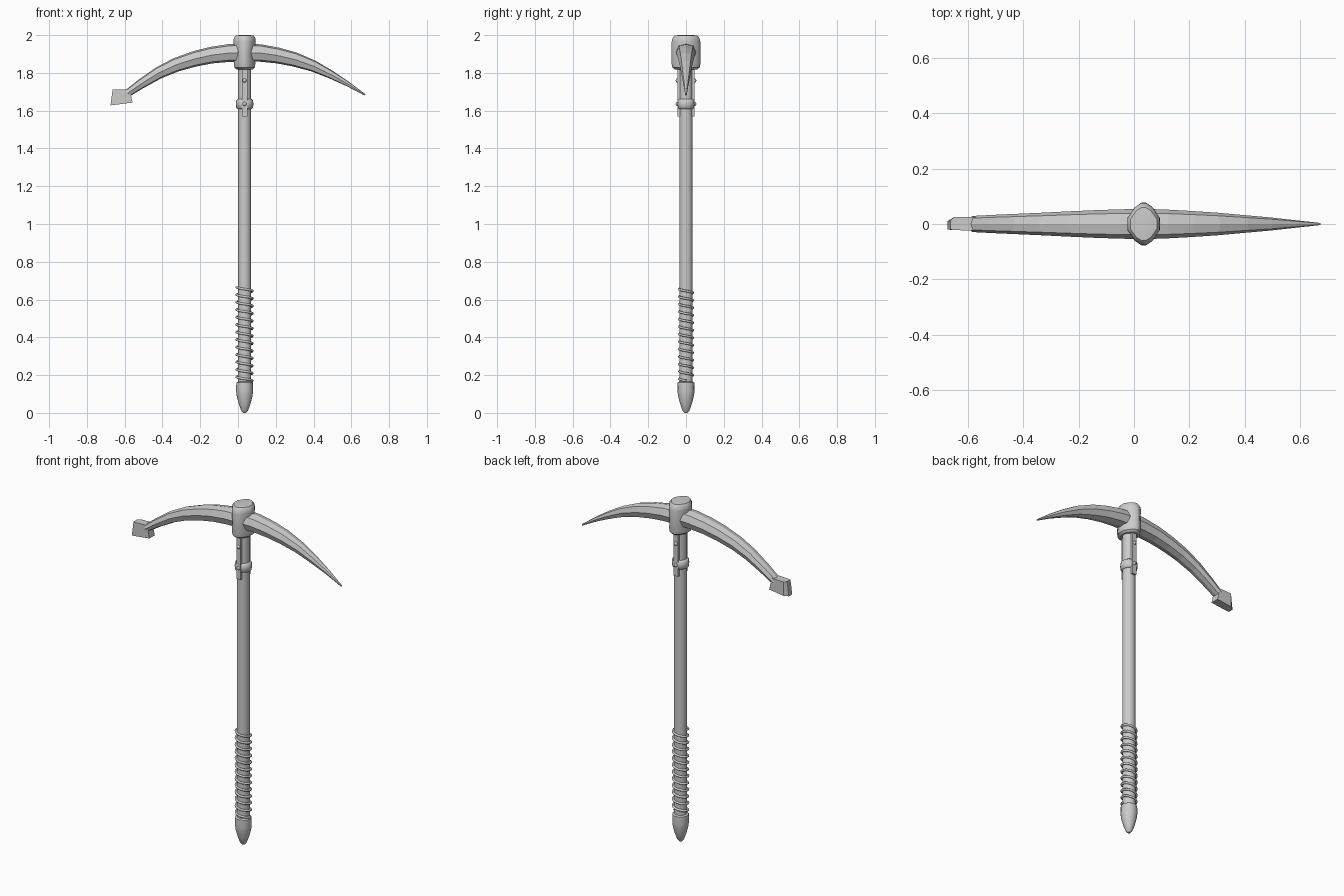
import bpy, bmesh, math
from mathutils import Vector

cube = bpy.data.objects.get("Cube")
if cube:
    bpy.data.objects.remove(cube, do_unlink=True)

AXIS = 0.035  # handle centre in x
steel = bpy.data.materials.new("plain_grey")
steel.use_nodes = True
steel.diffuse_color = (0.6, 0.6, 0.6, 1)
steel.node_tree.nodes["Principled BSDF"].inputs["Base Color"].default_value = (0.6, 0.6, 0.6, 1)


def finish(obj, angle=None):
    obj.data.materials.append(steel)
    if angle is not None:
        bpy.ops.object.select_all(action='DESELECT')
        obj.select_set(True)
        bpy.context.view_layer.objects.active = obj
        bpy.ops.object.shade_smooth_by_angle(angle=math.radians(angle))
    return obj


def loft(name, rings, angle=None):
    """Skin a list of equal-length point rings and cap both ends."""
    bm = bmesh.new()
    loops = [[bm.verts.new(p) for p in ring] for ring in rings]
    n = len(loops[0])
    for a, b in zip(loops, loops[1:]):
        for i in range(n):
            j = (i + 1) % n
            bm.faces.new((a[i], a[j], b[j], b[i]))
    bm.faces.new(loops[0])
    bm.faces.new(loops[-1])
    bmesh.ops.recalc_face_normals(bm, faces=bm.faces)
    mesh = bpy.data.meshes.new(name)
    bm.to_mesh(mesh)
    bm.free()
    obj = bpy.data.objects.new(name, mesh)
    bpy.context.collection.objects.link(obj)
    return finish(obj, angle)


def turned(name, profile, sides, angle=40):
    """Upright lathe around the handle axis from (rx, ry, z) rows."""
    turn = [2 * math.pi * i / sides for i in range(sides)]
    return loft(name, [[(AXIS + rx * math.cos(t), ry * math.sin(t), z) for t in turn]
                       for rx, ry, z in profile], angle)


def box(name, centre, size):
    x, y, z = (s / 2 for s in size)
    c = Vector(centre)
    rings = [[c + Vector((a * x, b * y, k * z)) for a, b in ((-1, -1), (1, -1), (1, 1), (-1, 1))]
             for k in (-1, 1)]
    return loft(name, rings)


# Handle shaft and pointed butt
turned("handle", [(.035, .035, .12), (.035, .035, 1.85)], 16)
turned("butt_cap", [(.008, .008, 0), (.018, .018, .012), (.032, .032, .05), (.042, .042, .09),
                    (.045, .045, .115), (.044, .044, .16), (.036, .036, .165)], 16)

# Cord wound around the grip
cord = bpy.data.curves.new("grip_cord", 'CURVE')
cord.dimensions = '3D'
cord.bevel_depth = 0.0065
cord.bevel_resolution = 1
cord.use_fill_caps = True
turns, steps = 12.5, 20
count = int(turns * steps)
spline = cord.splines.new('POLY')
spline.points.add(count)
for i, p in enumerate(spline.points):
    t = -2 * math.pi * i / steps
    p.co = (AXIS + .042 * math.cos(t), .036 * math.sin(t), .17 + .495 * i / count, 1)
grip = bpy.data.objects.new("grip_cord", cord)
bpy.context.collection.objects.link(grip)
finish(grip)

# Head socket: elongated octagon, slightly waisted, with rounded ends
outline = [(1, .28), (.55, .8), (.15, 1), (-.15, 1), (-.55, .8), (-1, .28),
           (-1, -.28), (-.55, -.8), (-.15, -1), (.15, -1), (.55, -.8), (1, -.28)]
levels = [(.042, .058, 1.818), (.054, .072, 1.828), (.057, .077, 1.85), (.052, .076, 1.91),
          (.059, .076, 1.965), (.057, .071, 1.985), (.048, .06, 1.998), (.025, .035, 2.0)]
loft("head_socket", [[(AXIS + rx * a, ry * b, z) for a, b in outline] for rx, ry, z in levels], 35)

# Curved arms: faceted section following an arc, rows of (x, z, half width, half height)
section = [(0, 1), (.72, .8), (1, 0), (.72, -.8), (0, -1), (-.72, -.8), (-1, 0), (-.72, .8)]


def arm(name, rows):
    pts = [Vector((r[0], 0, r[1])) for r in rows]
    rings = []
    for i, (x, z, w, h) in enumerate(rows):
        along = (pts[min(i + 1, len(pts) - 1)] - pts[max(i - 1, 0)]).normalized()
        up = Vector((-along.z, 0, along.x))
        if up.z < 0:
            up = -up
        rings.append([pts[i] + Vector((0, w * a, 0)) + up * h * b for a, b in section])
    return loft(name, rings)


arm("pick_arm", [(.035, 1.908, .055, .048), (.12, 1.905, .052, .046), (.21, 1.892, .047, .042),
                 (.3, 1.871, .041, .038), (.4, 1.836, .032, .03), (.49, 1.792, .024, .022),
                 (.58, 1.742, .014, .013), (.672, 1.684, .004, .004)])
arm("blade_arm", [(.035, 1.908, .055, .048), (-.05, 1.905, .053, .047), (-.14, 1.894, .05, .044),
                  (-.23, 1.874, .046, .041), (-.33, 1.842, .041, .037), (-.42, 1.8, .037, .032),
                  (-.51, 1.744, .033, .026), (-.585, 1.692, .029, .02)])

# Flared block at the end of the blade arm, tapering on its back edge
inner = [(-.574, -.024, 1.714), (-.574, .026, 1.714), (-.558, .026, 1.643), (-.558, -.024, 1.643)]
middle = [(-.65, -.022, 1.712), (-.65, .026, 1.712), (-.65, .026, 1.631), (-.65, -.022, 1.631)]
outer = [(-.664, -.02, 1.712), (-.664, .012, 1.712), (-.675, .01, 1.628), (-.675, -.02, 1.628)]
loft("blade_block", [inner, middle, outer])

# Collar holding the straps
turned("collar", [(.036, .036, 1.608), (.044, .044, 1.614), (.047, .047, 1.635),
                  (.044, .044, 1.656), (.036, .036, 1.662)], 16, 50)

# Straps and rivets, front and back
for side, label in ((-1, "front"), (1, "back")):
    box(label + "_strap", (AXIS, side * .036, 1.7), (.028, .018, .26))
    for z, part in ((1.635, "collar_rivet"), (1.76, "strap_rivet")):
        bpy.ops.mesh.primitive_uv_sphere_add(segments=10, ring_count=6, radius=.011,
                                             location=(AXIS, side * .044, z))
        rivet = bpy.context.object
        rivet.name = label + "_" + part
        finish(rivet, 60)
